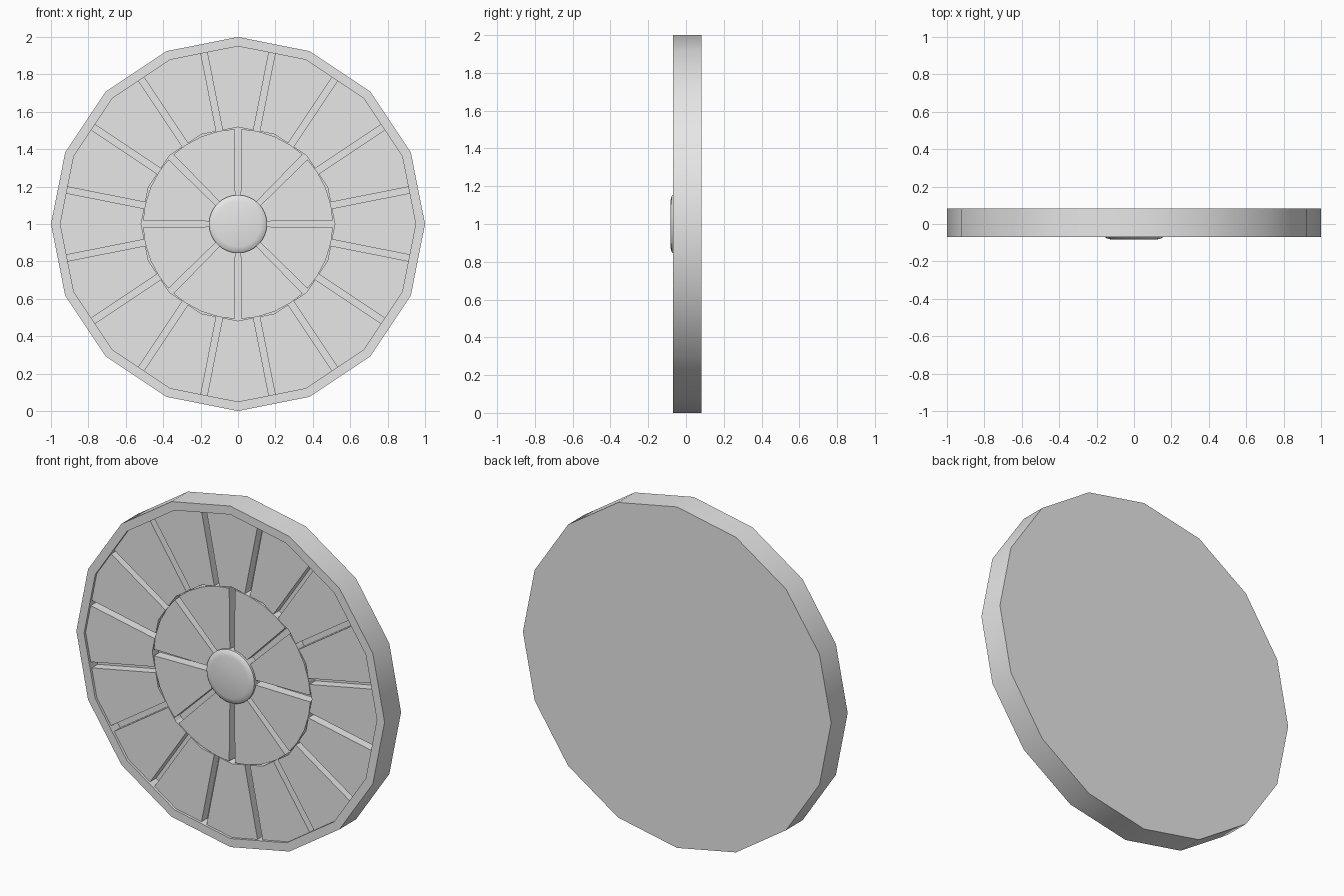
import bpy, bmesh, math
from mathutils import Vector

cube = bpy.data.objects.get("Cube")
if cube:
    bpy.data.objects.remove(cube, do_unlink=True)

grey = bpy.data.materials.new("plain_grey")
grey.use_nodes = True
grey.diffuse_color = (0.8, 0.8, 0.8, 1)
grey.node_tree.nodes["Principled BSDF"].inputs["Base Color"].default_value = (0.8, 0.8, 0.8, 1)

SIDES = 16
STEP = math.tau / SIDES
APOTHEM = math.cos(STEP / 2)
BACK, FLOOR, PANEL, FRONT, HUB = 0.083, 0.0, -0.055, -0.07, -0.083


def finish(name, bm, smooth=True):
    """Turn a bmesh into a grey object, smooth except at hard edges."""
    bmesh.ops.recalc_face_normals(bm, faces=bm.faces)
    mesh = bpy.data.meshes.new(name)
    bm.to_mesh(mesh)
    bm.free()
    mesh.materials.append(grey)
    obj = bpy.data.objects.new(name, mesh)
    bpy.context.collection.objects.link(obj)
    if smooth:
        bpy.ops.object.select_all(action="DESELECT")
        obj.select_set(True)
        bpy.context.view_layer.objects.active = obj
        bpy.ops.object.shade_smooth_by_angle(angle=math.radians(30))
    return obj


def lathe(name, profile, sides):
    """Spin (radius, y) points about the wheel axle and cap both ends."""
    bm = bmesh.new()
    rings = []
    for r, y in profile:
        rings.append([bm.verts.new((r * math.cos(i * math.tau / sides), y,
                                    1 + r * math.sin(i * math.tau / sides)))
                      for i in range(sides)])
    for a, b in zip(rings, rings[1:]):
        for i in range(sides):
            j = (i + 1) % sides
            bm.faces.new((a[i], a[j], b[j], b[i]))
    bm.faces.new(rings[0])
    bm.faces.new(rings[-1])
    return finish(name, bm)


def polar(r, angle, side=0.0):
    """Point at a radius and angle, shifted sideways from that spoke line."""
    c, s = math.cos(angle), math.sin(angle)
    return Vector((r * c - side * s, r * s + side * c))


def panel(name, outline):
    """Extrude a flat outline from the groove floor to the panel face."""
    bm = bmesh.new()
    face = bm.faces.new([bm.verts.new((p.x, FLOOR + 0.01, 1 + p.y)) for p in outline])
    ext = bmesh.ops.extrude_face_region(bm, geom=[face])
    top = [v for v in ext["geom"] if isinstance(v, bmesh.types.BMVert)]
    bmesh.ops.translate(bm, verts=top, vec=(0, PANEL - FLOOR - 0.01, 0))
    return finish(name, bm, smooth=False)


# Dish with a raised rim
lathe("rim_and_back", [(1, BACK), (1, FRONT), (0.95, FRONT), (0.95, FLOOR)], SIDES)

# Outer ring of panels, separated by straight grooves
GAP = 0.017
for i in range(SIDES):
    mid = i * STEP
    a, b = mid - STEP / 2, mid + STEP / 2
    panel(f"outer_panel_{i + 1}", [
        polar(0.95 * APOTHEM, a, GAP), polar(0.95, mid), polar(0.95 * APOTHEM, b, -GAP),
        polar(0.518 * APOTHEM, b, -GAP), polar(0.518, mid), polar(0.518 * APOTHEM, a, GAP)])

# Inner sectors, separated by tapering grooves
for i in range(SIDES // 2):
    a = i * 2 * STEP
    b = a + 2 * STEP
    arc = [polar(0.507, a + k * STEP / 2) for k in (1, 2, 3)]
    panel(f"inner_panel_{i + 1}",
          [polar(0.12, a, 0.014), polar(0.507, a, 0.019)] + arc +
          [polar(0.507, b, -0.019), polar(0.12, b, -0.014)])

# Bevelled hub cap
lathe("hub_cap", [(0.15, FLOOR), (0.155, FRONT), (0.148, FRONT - 0.006), (0.122, HUB)], 32)
